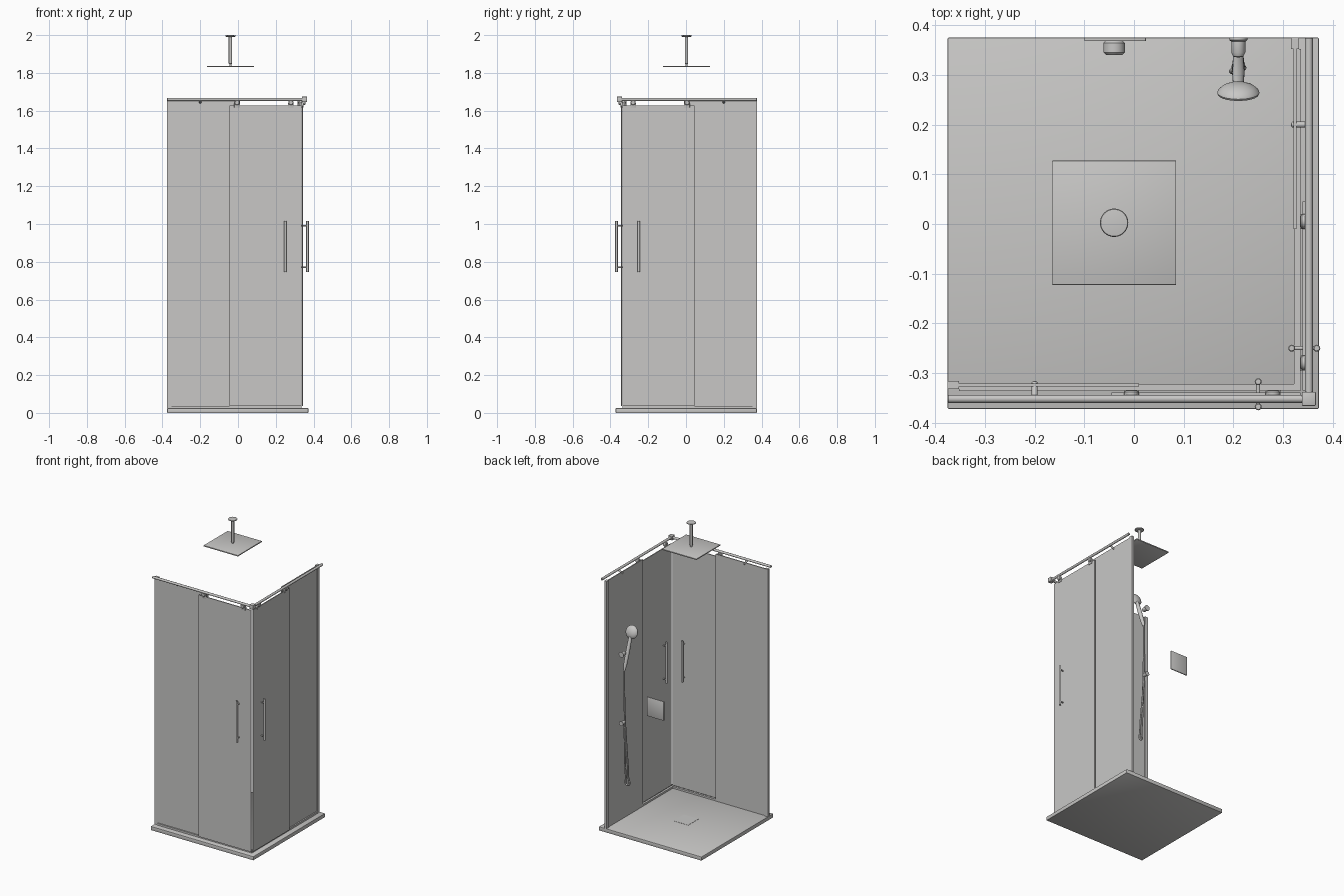
import bpy, bmesh, math
from mathutils import Matrix, Vector

if "Cube" in bpy.data.objects:
    bpy.data.objects.remove(bpy.data.objects["Cube"])

grey = bpy.data.materials.new("pale_warm_grey")
grey.diffuse_color = (0.58, 0.575, 0.565, 1)
grey.use_nodes = True
grey.node_tree.nodes["Principled BSDF"].inputs["Base Color"].default_value = grey.diffuse_color


def finish(name, bm, bevel=0.0):
    """Turn a bmesh into a named object with smooth shading and sharp edges."""
    if bevel:
        bmesh.ops.bevel(bm, geom=bm.edges[:], offset=bevel, segments=2,
                        affect='EDGES', profile=0.5)
    bmesh.ops.recalc_face_normals(bm, faces=bm.faces[:])
    me = bpy.data.meshes.new(name)
    bm.to_mesh(me)
    bm.free()
    me.polygons.foreach_set("use_smooth", [True] * len(me.polygons))
    me.set_sharp_from_angle(angle=math.radians(35))
    me.materials.append(grey)
    ob = bpy.data.objects.new(name, me)
    bpy.context.scene.collection.objects.link(ob)
    return ob


def box(name, x, y, z, bevel=0.0):
    bm = bmesh.new()
    size = Matrix.Diagonal((x[1] - x[0], y[1] - y[0], z[1] - z[0], 1))
    mid = Matrix.Translation((sum(x) / 2, sum(y) / 2, sum(z) / 2))
    bmesh.ops.create_cube(bm, size=1, matrix=mid @ size)
    return finish(name, bm, bevel)


def turned(name, start, direction, profile, sides=32):
    """Lathe a (radius, distance) profile about an axis."""
    bm = bmesh.new()
    vs = [bm.verts.new((r, 0, d)) for r, d in profile]
    es = [bm.edges.new(p) for p in zip(vs, vs[1:])]
    bmesh.ops.spin(bm, geom=vs + es, cent=(0, 0, 0), axis=(0, 0, 1),
                   angle=math.tau, steps=sides)
    bmesh.ops.remove_doubles(bm, verts=bm.verts[:], dist=1e-5)
    rot = Vector(direction).to_track_quat('Z', 'Y').to_matrix().to_4x4()
    bm.transform(Matrix.Translation(start) @ rot)
    return finish(name, bm)


def rod(name, a, b, r, sides=20):
    d = Vector(b) - Vector(a)
    n = d.length
    c = min(r * 0.25, n * 0.2)
    return turned(name, a, d, [(0, 0), (r - c, 0), (r, c), (r, n - c),
                               (r - c, n), (0, n)], sides)


# Shower tray and drain cover
box("shower_tray", (-0.375, 0.372), (-0.372, 0.375), (0, 0.025), 0.002)
box("drain_cover", (-0.054, 0.054), (-0.054, 0.054), (0.02, 0.0262))

# Front wall of the enclosure; mirrored afterwards to make the side wall
wall = [
    box("front_wall_profile", (-0.375, -0.352), (-0.332, -0.316), (0.025, 1.655)),
    box("front_fixed_glass", (-0.354, 0.01), (-0.3275, -0.3215), (0.025, 1.652)),
    box("front_sliding_glass", (-0.045, 0.335), (-0.345, -0.339), (0.036, 1.628)),
    box("front_sill", (-0.352, 0.335), (-0.336, -0.322), (0.025, 0.037)),
    rod("front_top_rail", (-0.375, -0.352, 1.66), (0.352, -0.352, 1.66), 0.008),
]
# Rollers and their door clamps
for i, x in enumerate((-0.005, 0.28)):
    wall += [
        rod(f"front_roller_{i}", (x, -0.357, 1.643), (x, -0.335, 1.643), 0.014),
        box(f"front_roller_clamp_{i}", (x - 0.015, x + 0.015), (-0.348, -0.334),
            (1.616, 1.640), 0.002),
    ]
# Rail support joining the fixed glass to the rail
wall.append(rod("front_rail_support", (-0.2, -0.352, 1.655),
                (-0.2, -0.318, 1.64), 0.006))
# Door handle: bars on both sides of the glass with two through posts
for side, y in (("outer", -0.368), ("inner", -0.3175)):
    wall.append(rod(f"front_handle_{side}", (0.25, y, 0.745), (0.25, y, 1.017), 0.007))
for i, z in enumerate((0.77, 0.99)):
    wall.append(rod(f"front_handle_post_{i}", (0.25, -0.368, z), (0.25, -0.3175, z), 0.004))

# Reflect the front wall across the corner diagonal: (x, y) -> (-y, -x)
swap = Matrix(((0, -1, 0, 0), (-1, 0, 0, 0), (0, 0, 1, 0), (0, 0, 0, 1)))
for ob in wall:
    bm = bmesh.new()
    bm.from_mesh(ob.data)
    bm.transform(swap)
    finish(ob.name.replace("front", "side"), bm)

# Corner connector of the two rails
box("rail_corner_block", (0.338, 0.366), (-0.366, -0.338), (1.646, 1.674), 0.002)

# Overhead rain shower hung from the ceiling
hx, hy = -0.04, 0.0025
box("rain_shower_plate", (hx - 0.125, hx + 0.125), (hy - 0.125, hy + 0.125),
    (1.83, 1.837), 0.001)
rod("rain_shower_pipe", (hx, hy, 1.847), (hx, hy, 1.997), 0.009)
rod("rain_shower_joint", (hx, hy, 1.835), (hx, hy, 1.85), 0.006)
turned("ceiling_flange", (hx, hy, 1.991), (0, 0, 1),
       [(0, 0), (0.022, 0), (0.027, 0.002), (0.0285, 0.005), (0.027, 0.0075),
        (0.018, 0.0085), (0, 0.009)], 40)

# Mixer plate and knob on the back wall
box("mixer_plate", (-0.1, 0.024), (0.368, 0.375), (0.848, 0.974), 0.0015)
rod("mixer_knob", (-0.04, 0.37, 0.911), (-0.04, 0.34, 0.911), 0.0215, 32)

# Hand shower holder and water outlet on the back wall
px = 0.21
for name, z, r in (("hand_shower_holder", 1.2, 0.014), ("hose_outlet", 0.746, 0.011)):
    turned(name, (px, 0.375, z), (0, -1, 0),
           [(0, 0), (r + 0.004, 0), (r + 0.004, 0.005), (r, 0.008), (r, 0.03),
            (r - 0.004, 0.038), (0, 0.04)])

# Hand shower: tapered handle and tilted round head
foot, neck = Vector((px, 0.343, 1.085)), Vector((px, 0.277, 1.285))
n = (neck - foot).length
turned("hand_shower_handle", foot, neck - foot,
       [(0, 0), (0.007, 0), (0.008, 0.015), (0.011, 0.03), (0.0125, n * 0.6),
        (0.011, n * 0.9), (0.009, n), (0, n)], 24)
turned("hand_shower_head", (px, 0.276, 1.312), (0, -0.95, -0.32),
       [(0, -0.008), (0.018, -0.006), (0.032, 0), (0.041, 0.008), (0.0425, 0.012),
        (0.041, 0.016), (0.036, 0.0175), (0, 0.0175)], 40)

# Flexible hose hanging in a narrow loop
curve = bpy.data.curves.new("shower_hose", 'CURVE')
curve.dimensions = '3D'
curve.bevel_depth = 0.0055
curve.bevel_resolution = 3
curve.use_fill_caps = True
pts = [(px, 0.343, 1.09), (0.21, 0.343, 0.95), (0.209, 0.336, 0.75),
       (0.204, 0.325, 0.55), (0.203, 0.312, 0.38), (0.208, 0.31, 0.318),
       (0.217, 0.316, 0.38), (0.216, 0.326, 0.5), (0.212, 0.335, 0.62),
       (px, 0.345, 0.745)]
sp = curve.splines.new('BEZIER')
sp.bezier_points.add(len(pts) - 1)
for bp, co in zip(sp.bezier_points, pts):
    bp.co = co
    bp.handle_left_type = bp.handle_right_type = 'AUTO'
curve.materials.append(grey)
bpy.context.scene.collection.objects.link(bpy.data.objects.new("shower_hose", curve))
